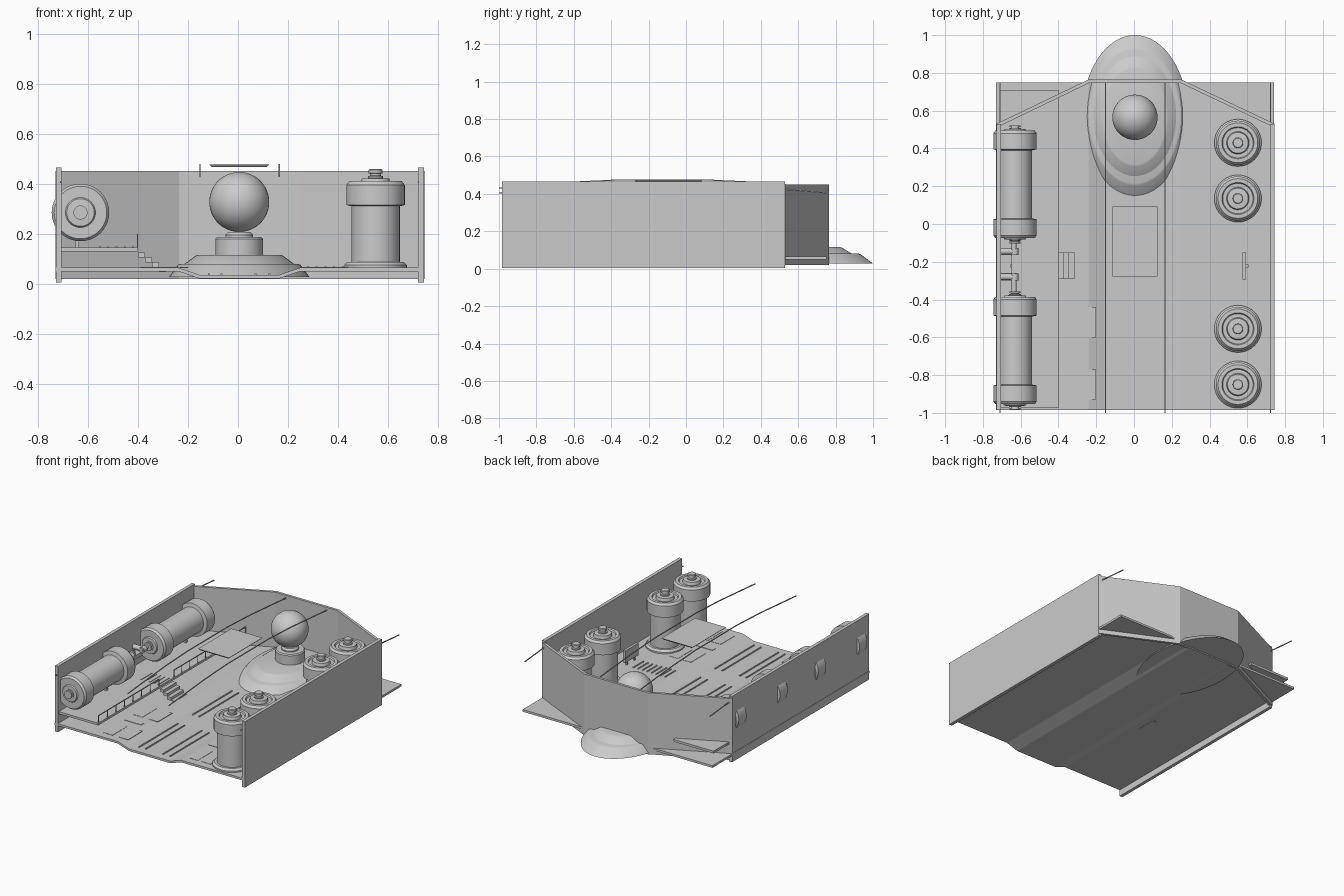
import bpy, bmesh, math
from mathutils import Matrix

if "Cube" in bpy.data.objects:
    bpy.data.objects.remove(bpy.data.objects["Cube"])

grey = bpy.data.materials.new("plain grey")
grey.diffuse_color = (0.6, 0.6, 0.6, 1)
grey.use_nodes = True
grey.node_tree.nodes["Principled BSDF"].inputs["Base Color"].default_value = grey.diffuse_color


def finish(name, bm, smooth=False):
    bmesh.ops.recalc_face_normals(bm, faces=bm.faces)
    me = bpy.data.meshes.new(name)
    bm.to_mesh(me)
    bm.free()
    me.materials.append(grey)
    ob = bpy.data.objects.new(name, me)
    bpy.context.collection.objects.link(ob)
    if smooth:
        bpy.ops.object.select_all(action='DESELECT')
        bpy.context.view_layer.objects.active = ob
        ob.select_set(True)
        bpy.ops.object.shade_smooth_by_angle(angle=math.radians(30))
    return ob


def boxes(name, items):
    """Several boxes given as x0, x1, y0, y1, z0, z1."""
    bm = bmesh.new()
    for x0, x1, y0, y1, z0, z1 in items:
        m = Matrix.Translation(((x0+x1)/2, (y0+y1)/2, (z0+z1)/2)) @ Matrix.Diagonal((x1-x0, y1-y0, z1-z0, 1))
        bmesh.ops.create_cube(bm, size=1, matrix=m)
    return finish(name, bm)


def prism(name, pts, vec, place):
    bm = bmesh.new()
    f = bm.faces.new([bm.verts.new(place(a, b)) for a, b in pts])
    r = bmesh.ops.extrude_face_region(bm, geom=[f])
    bmesh.ops.translate(bm, verts=[v for v in r['geom'] if isinstance(v, bmesh.types.BMVert)], vec=vec)
    return finish(name, bm)


def lathe(name, prof, loc, axis='Z', n=40, sy=None):
    """Profile of (radius, height); optional (rx, ry, height) for ellipses."""
    bm = bmesh.new()
    rings = []
    for p in prof:
        rx, ry, h = p if len(p) == 3 else (p[0], p[0], p[1])
        rings.append([bm.verts.new((rx*math.cos(2*math.pi*i/n), ry*math.sin(2*math.pi*i/n), h)) for i in range(n)])
    for a, b in zip(rings, rings[1:]):
        for i in range(n):
            j = (i+1) % n
            bm.faces.new((a[i], a[j], b[j], b[i]))
    bm.faces.new(rings[0][::-1])
    bm.faces.new(rings[-1])
    rot = {'Z': Matrix(), 'Y': Matrix.Rotation(-math.pi/2, 4, 'X'), 'X': Matrix.Rotation(math.pi/2, 4, 'Y')}[axis]
    bm.transform(Matrix.Translation(loc) @ rot)
    return finish(name, bm, True)


# Floor with a sunken centre channel
top = [(-.73, .065), (-.24, .065), (-.155, .036), (.165, .036), (.25, .065), (.74, .065)]
floor_pts = top + [(x, z - .015) for x, z in reversed(top)]
prism("floor", floor_pts, (0, 1.735, 0), lambda x, z: (x, -.985, z))

# Side walls and angled back wall
boxes("left_wall", [(-.728, -.705, -.985, .53, .005, .465)])
boxes("right_wall", [(.719, .743, -.985, .53, .005, .465)])
outer = [(-.73, .53), (-.24, .765), (.25, .765), (.745, .53)]
inner = [(.738, .513), (.246, .747), (-.236, .747), (-.722, .513)]
prism("back_wall", outer + inner, (0, 0, .43), lambda x, y: (x, y, .02))

# Raised side platform with steps, railing and floor grille
boxes("side_platform", [(-.71, -.4, -.975, .71, .13, .146)])
boxes("platform_steps", [(-.4 + .028*i, -.372 + .028*i, -.29, -.15, .105 - .019*i, .125 - .019*i) for i in range(4)])
rail = []
for y0, y1 in ((-.97, -.3), (-.14, .66)):
    rail.append((-.403, -.399, y0, y1, .194, .2))
    n = round((y1 - y0)/.09)
    rail += [(-.403, -.399, y0 + (y1-y0-.005)*i/n, y0 + (y1-y0-.005)*i/n + .005, .14, .198) for i in range(n+1)]
boxes("railing", rail)
boxes("left_grille", [(-.555 + .033*i, -.548 + .033*i, -.285, -.165, .146, .15) for i in range(5)])
boxes("right_grille", [(.275 + .035*i, .283 + .035*i, -.28, -.165, .064, .07) for i in range(8)])

# Console panel on its foot
boxes("console", [(.575, .592, -.295, -.15, .09, .175), (.58, .59, -.27, -.26, .06, .1),
                  (.58, .59, -.185, -.175, .06, .1), (.592, .605, -.23, -.215, .12, .135)])

# Rails in the channel
boxes("channel_rails", [(x - .004, x + .004, y0, y1, .034, .042)
                        for x in (-.115, -.065, .07, .125) for y0, y1 in ((-.93, -.5), (-.34, .1))])

# Thin floor panels
panels = []
for s in (-1, 1):
    for x in ((.27, .37) if s > 0 else (.2, .32)):
        for y in (-.93, -.6):
            x0 = s*x
            panels.append((min(x0, x0 + s*.07), max(x0, x0 + s*.07), y, y + .16, .064, .067))
    panels.append((min(s*.26, s*.39), max(s*.26, s*.39), -.7, -.665, .064, .068))
boxes("floor_panels", panels)

# Oval dais, pedestal and globe
c = (.005, .57, 0)
lathe("dais_lower", [(.28, .43, .028), (.245, .365, .076), (.235, .355, .08)], c, n=64)
lathe("dais_upper", [(.225, .325, .075), (.175, .265, .112), (.165, .255, .115)], c, n=64)
lathe("pedestal", [(.095, .11), (.095, .18), (.088, .187), (.055, .187), (.055, .195), (.045, .207)], c)
bm = bmesh.new()
bmesh.ops.create_uvsphere(bm, u_segments=40, v_segments=24, radius=.12, matrix=Matrix.Translation((.005, .565, .327)))
finish("globe", bm, True)

# Upright tanks along the right wall
tank = [(.125, .06), (.125, .075), (.112, .088), (.097, .088), (.097, .31), (.117, .315), (.117, .395),
        (.105, .41), (.085, .41), (.08, .4), (.06, .4), (.055, .42), (.03, .422), (.03, .43),
        (.022, .432), (.022, .44), (.028, .442), (.028, .455), (.024, .458)]
for i, y in enumerate((.43, .135, -.555, -.85)):
    lathe(f"upright_tank_{i+1}", tank, (.55, y, 0))

# Lying tanks on the left, mirrored about their middle
half = [(.09, 0), (.09, .18), (.115, .185), (.115, .27), (.105, .284), (.085, .284), (.06, .284),
        (.055, .292), (.032, .293), (.032, .298), (.022, .299), (.022, .303), (.028, .304), (.028, .312)]
full = [(r, -h) for r, h in reversed(half[1:])] + half[1:]
for i, y in enumerate((.21, -.67)):
    lathe(f"lying_tank_{i+1}", full, (-.63, y, .285), 'Y')
    boxes(f"tank_supports_{i+1}", [(-.65, -.635, y + d - .01, y + d + .01, .145, .2) for d in (-.13, .13)])

# Pipework joining the lying tanks
for i, (y0, y1) in enumerate(((-.36, -.26), (-.165, -.09))):
    lathe(f"pipe_{i+1}", [(.013, 0), (.013, y1 - y0)], (-.635, y0, .285), 'Y', 16)
for i, y in enumerate((-.28, -.145)):
    lathe(f"wall_pipe_{i+1}", [(.017, 0), (.017, .085)], (-.71, y, .285), 'X', 16)
    lathe(f"pipe_joint_{i+1}", [(.02, -.018), (.02, .018)], (-.632, y, .285), 'Y', 16)
boxes("valve_box", [(-.706, -.645, -.3, -.135, .235, .262), (-.655, -.645, -.23, -.215, .24, .3)])

# Arched overhead cables
path = [(-1, .43), (-.6, .463), (-.35, .475), (.1, .475), (.35, .463), (.55, .447), (.75, .43)]
for i, (x, drop) in enumerate(((-.71, .025), (-.152, 0), (.165, 0), (.722, .025))):
    band = [(y, z - drop + .003) for y, z in path] + [(y, z - drop - .003) for y, z in reversed(path)]
    prism(f"cable_{i+1}", band, (.005, 0, 0), lambda y, z, x=x: (x - .0025, y, z))

# Overhead panel with bevelled underside
bm = bmesh.new()
lo, hi = [[bm.verts.new((.005 + sx*w, -.093 + sy*(w + .065), z)) for sx, sy in ((-1, -1), (1, -1), (1, 1), (-1, 1))]
          for w, z in ((.11, .466), (.12, .477))]
bm.faces.new(lo[::-1])
bm.faces.new(hi)
for i in range(4):
    j = (i + 1) % 4
    bm.faces.new((lo[i], lo[j], hi[j], hi[i]))
finish("overhead_panel", bm)
